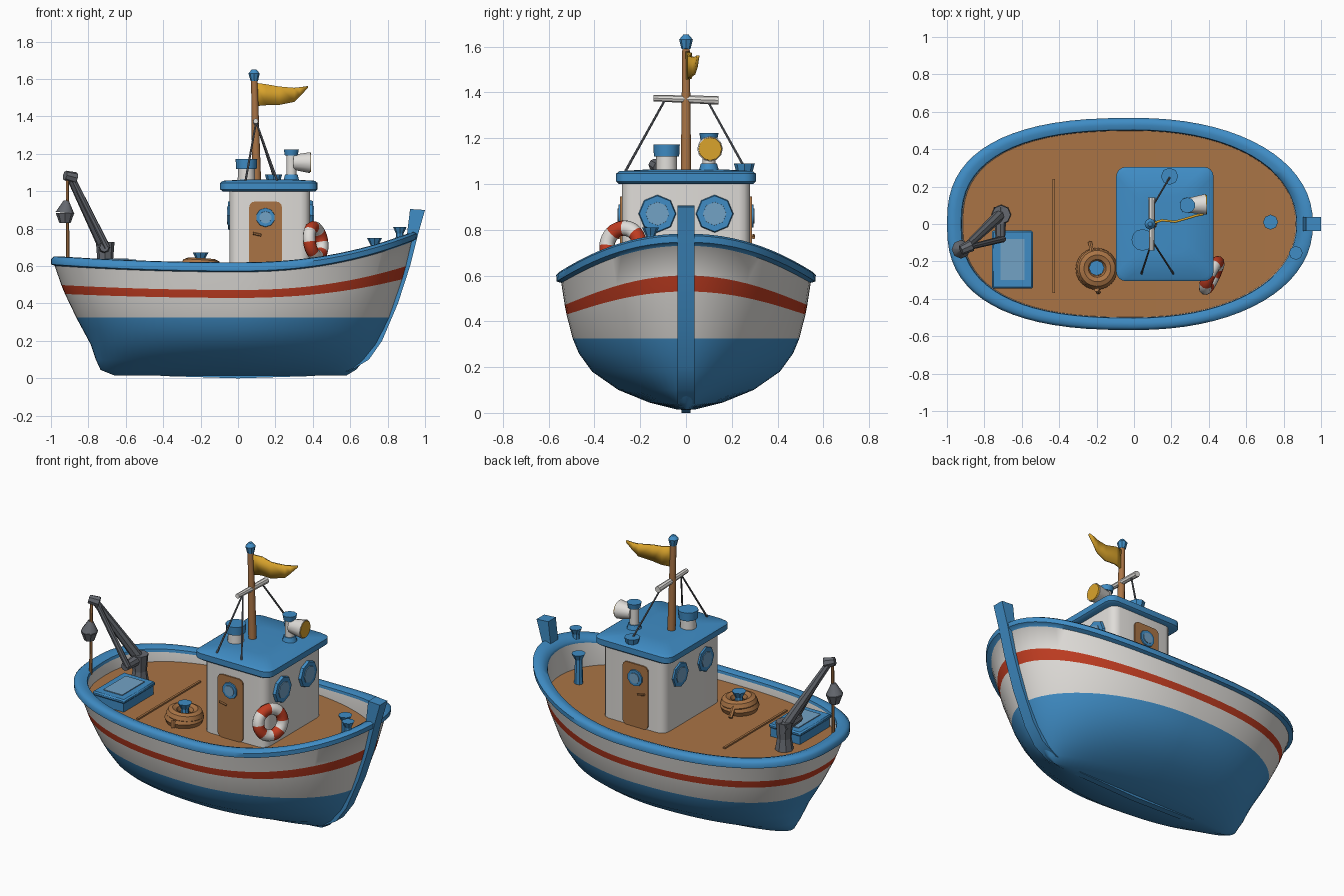
import bpy, bmesh, math
from mathutils import Vector, Matrix

if "Cube" in bpy.data.objects:
    bpy.data.objects.remove(bpy.data.objects["Cube"])

def material(name, r, g, b):
    m = bpy.data.materials.new(name)
    m.diffuse_color = (r, g, b, 1)
    m.use_nodes = True
    m.node_tree.nodes["Principled BSDF"].inputs["Base Color"].default_value = m.diffuse_color
    return m

BLUE = material("blue_paint", .05, .265, .56)
WHITE = material("white_paint", .74, .72, .69)
RED = material("red_paint", .52, .045, .015)
WOOD = material("brown_wood", .40, .175, .06)
YELLOW = material("yellow", .70, .37, .025)
GREY = material("dark_grey_metal", .13, .14, .16)
GLASS = material("light_blue_glass", .17, .36, .56)

def finish(name, bm, mats, angle=40):
    bmesh.ops.recalc_face_normals(bm, faces=bm.faces)
    me = bpy.data.meshes.new(name)
    bm.to_mesh(me)
    bm.free()
    ob = bpy.data.objects.new(name, me)
    bpy.context.collection.objects.link(ob)
    for m in mats:
        me.materials.append(m)
    bpy.ops.object.select_all(action='DESELECT')
    ob.select_set(True)
    bpy.context.view_layer.objects.active = ob
    bpy.ops.object.shade_smooth_by_angle(angle=math.radians(angle))
    return ob

def rod(name, p0, p1, r0, r1, mat, n=10):
    p0, p1 = Vector(p0), Vector(p1)
    d = p1 - p0
    bm = bmesh.new()
    rot = d.to_track_quat('Z', 'Y').to_matrix().to_4x4()
    bmesh.ops.create_cone(bm, cap_ends=True, segments=n, radius1=r0, radius2=r1, depth=d.length,
                          matrix=Matrix.Translation((p0 + p1) / 2) @ rot)
    return finish(name, bm, [mat])

def box(name, lo, hi, mat, bevel=0.0, axis=None, seg=3):
    lo, hi = Vector(lo), Vector(hi)
    bm = bmesh.new()
    bmesh.ops.create_cube(bm, size=1, matrix=Matrix.Translation((lo + hi) / 2) @ Matrix.Diagonal((*(hi - lo), 1)))
    if bevel:
        es = [e for e in bm.edges if axis is None
              or abs((e.verts[0].co - e.verts[1].co).normalized()[axis]) > .9]
        bmesh.ops.bevel(bm, geom=es, offset=bevel, segments=seg, profile=.5, affect='EDGES')
    return finish(name, bm, [mat])

def torus(name, centre, normal, R, r, mats, n=24, m=8, rule=lambda i: 0):
    rot = Vector(normal).to_track_quat('Z', 'Y').to_matrix().to_4x4()
    M = Matrix.Translation(centre) @ rot
    bm = bmesh.new()
    vs = []
    for i in range(n):
        a = math.tau * i / n
        for j in range(m):
            b = math.tau * j / m
            q = R + r * math.cos(b)
            vs.append(bm.verts.new(M @ Vector((q * math.cos(a), q * math.sin(a), r * math.sin(b)))))
    for i in range(n):
        for j in range(m):
            k, l = (i + 1) % n, (j + 1) % m
            f = bm.faces.new([vs[i*m+j], vs[k*m+j], vs[k*m+l], vs[i*m+l]])
            f.material_index = rule(i)
    return finish(name, bm, mats)

# Hull: lofted rings with bottom, stripe, rim, bulwark and deck
def sheer(x):
    return .19 * max(x, 0) ** 2.2 + .035 * min(x, 0) ** 2

N = 72
# z, sheer share, stern x, bow x, half width, bow roundness, colour of the band above
rows = [(.015, 0, -.66, .58, .04, 1.7, 0), (.045, 0, -.735, .63, .16, 1.7, 0),
        (.10, 0, -.76, .68, .295, 1.75, 0), (.18, 0, -.787, .74, .41, 1.8, 0),
        (.26, 0, -.83, .78, .468, 1.85, 0), (.325, 0, -.865, .81, .495, 1.9, 1),
        (.43, .7, -.925, .88, .522, 2, 2), (.472, .85, -.945, .90, .53, 2, 1),
        (.568, 1, -.98, .93, .545, 2.1, 0), (.574, 1, -1, .955, .565, 2.15, 0),
        (.602, 1, -1, .957, .567, 2.15, 0), (.617, 1, -.985, .94, .552, 2.15, 0),
        (.620, 1, -.955, .905, .528, 2.15, 0), (.611, 1, -.925, .872, .503, 2.15, 0),
        (.595, 1, -.92, .868, .50, 2.15, 1), (.555, .12, -.915, .865, .498, 2.15, 3)]

bm = bmesh.new()
rings = []
for z, k, xs, xb, w, nb, c in rows:
    ring = []
    for i in range(N):
        a = math.tau * i / N
        ca, sa = math.cos(a), math.sin(a)
        e = 2 / (nb if ca > 0 else nb + .4)
        x = (xb if ca > 0 else xs) * abs(ca) ** e
        y = math.copysign(w * abs(sa) ** e, sa) if abs(sa) > 1e-6 else 0
        ring.append(bm.verts.new((x, y, z + k * sheer(x))))
    rings.append(ring)
for r in range(len(rows) - 1):
    for i in range(N):
        j = (i + 1) % N
        bm.faces.new([rings[r][i], rings[r][j], rings[r+1][j], rings[r+1][i]]).material_index = rows[r][6]
for ring, c in ((rings[0], 0), (rings[-1], 3)):
    for i in range(N // 2):
        vs = list(dict.fromkeys([ring[i], ring[i+1], ring[(N-i-1) % N], ring[(N-i) % N]]))
        bm.faces.new(vs).material_index = c
finish("hull", bm, [BLUE, WHITE, RED, WOOD], 50)

# Stem post and keel, one extruded profile
prof = [(-.68, .045), (-.4, .012), (0, 0), (.4, .012), (.6, .04), (.70, .1), (.77, .2), (.855, .4),
        (.92, .6), (.96, .76), (1, .9), (.92, .905), (.90, .74), (.875, .6), (.80, .4), (.70, .2),
        (.61, .12), (.4, .06), (0, .05), (-.4, .05)]
bm = bmesh.new()
f = bm.faces.new([bm.verts.new((x, -.037, z)) for x, z in prof])
ex = bmesh.ops.extrude_face_region(bm, geom=[f])
bmesh.ops.translate(bm, verts=[v for v in ex["geom"] if isinstance(v, bmesh.types.BMVert)], vec=(0, .074, 0))
for v in bm.verts:  # the keel narrows towards the stern
    if v.co.x < .5:
        v.co.y *= .55
finish("stem_and_keel", bm, [BLUE], 30)

# Cabin and roof
D = .555
box("cabin", (-.045, -.28, D), (.385, .28, 1.03), WHITE, .05, 2)
bm = bmesh.new()
loops = []
for z, g in ((1.0, -.012), (1.01, 0), (1.045, 0), (1.056, -.015), (1.064, -.15)):
    hx, hy, rad, loop = .26 + g, .305 + g, .05, []
    for q, (sx, sy) in enumerate(((1, 1), (-1, 1), (-1, -1), (1, -1))):
        for s in range(5):
            a = (q + s / 4) * math.pi / 2
            loop.append(bm.verts.new((.165 + sx * (hx - rad) + rad * math.cos(a),
                                      sy * (hy - rad) + rad * math.sin(a), z)))
    loops.append(loop)
for lo, hi in zip(loops, loops[1:]):
    for i in range(20):
        bm.faces.new([lo[i], lo[(i+1) % 20], hi[(i+1) % 20], hi[i]])
bm.faces.new(loops[0])
bm.faces.new(loops[-1])
finish("cabin_roof", bm, [BLUE])

# Portholes fore and aft, doors on both sides
def porthole(name, c, d, r, n=8, t=.016):
    c, d = Vector(c), Vector(d)
    rod(name + "_frame", c - d * .01, c + d * t, r, r * .92, BLUE, n)
    rod(name + "_glass", c, c + d * (t + .004), r * .62, r * .6, GLASS, n)

for s, side in ((-1, "right"), (1, "left")):
    porthole("front_window_" + side, (.385, s * .125, .87), (1, 0, 0), .085)
    porthole("rear_window_" + side, (-.045, s * .125, .87), (-1, 0, 0), .08, 8, .009)
    ya, yb = sorted((s * .275, s * .288))
    box("door_" + side, (.06, ya, D), (.235, yb, .945), WOOD, .03, 1)
    porthole("door_window_" + side, (.147, s * .285, .86), (0, s, 0), .054, 10, .01)
    rod("door_handle_" + side, (.08, s * .295, .775), (.125, s * .295, .765), .007, .007, WOOD, 6)

# Mast with cap, crossbar, stays and flag
rod("mast", (.1, 0, 1.04), (.087, 0, 1.6), .024, .017, WOOD)
rod("mast_cap_lower", (.087, 0, 1.59), (.086, 0, 1.63), .02, .03, BLUE, 8)
rod("mast_cap_upper", (.086, 0, 1.63), (.086, 0, 1.652), .03, .012, BLUE, 8)
rod("crossbar", (.095, -.142, 1.375), (.095, .142, 1.365), .014, .019, WHITE, 8)
for i, (s, x) in enumerate(((-1, .21), (1, .2), (-1, .04))):
    rod(f"mast_stay_{i}", (.097, s * .09, 1.37), (x, s * .265, 1.055), .005, .006, GREY, 6)
bm = bmesh.new()
cols = [(.09, 0, 1.58, 1.455), (.15, .02, 1.572, 1.46), (.22, .012, 1.56, 1.462),
        (.30, .035, 1.553, 1.478), (.33, .045, 1.556, 1.508), (.372, .052, 1.562, 1.552)]
pts = [(bm.verts.new((x, y, t)), bm.verts.new((x, y, b))) for x, y, t, b in cols]
for p, q in zip(pts, pts[1:]):
    bm.faces.new([p[0], p[1], q[1], q[0]])
flag = finish("flag", bm, [YELLOW])
so = flag.modifiers.new("thickness", 'SOLIDIFY')
so.thickness, so.offset = .012, 0

# Roof fittings: funnel, search light, small vent
rod("funnel", (.045, -.085, 1.05), (.045, -.085, 1.125), .047, .045, WHITE, 12)
rod("funnel_cap", (.045, -.085, 1.12), (.045, -.085, 1.172), .055, .058, BLUE, 12)
rod("light_base", (.285, .1, 1.055), (.285, .1, 1.09), .045, .035, BLUE)
rod("light_post", (.285, .1, 1.08), (.285, .1, 1.2), .028, .028, WHITE)
rod("light_cap", (.285, .1, 1.19), (.285, .1, 1.222), .036, .042, BLUE)
rod("search_light", (.295, .1, 1.155), (.385, .105, 1.153), .04, .056, WHITE, 12)
rod("light_lens", (.38, .105, 1.153), (.39, .105, 1.153), .053, .05, YELLOW, 12)
rod("roof_vent", (.19, .255, 1.05), (.19, .255, 1.09), .035, .046, BLUE, 8)

# Lifebuoy leaning on the cabin corner
torus("lifebuoy", (.415, -.275, .73), (.88, -.42, .15), .078, .034, [RED, WHITE], 32, 10,
      lambda i: (i // 4) % 2)

# Bollards
def bollard(name, x, y, z0, z1, r):
    rod(name + "_post", (x, y, z0), (x, y, z1 - .03), r * .75, r * .6, BLUE, 8)
    rod(name + "_cap", (x, y, z1 - .035), (x, y, z1), r * .65, r * 1.15, BLUE, 8)

bollard("side_bollard", -.2, -.235, D, .672, .036)
bollard("bow_bollard", .73, .01, D, .75, .035)
bollard("rim_cleat", .865, -.155, .73, .81, .032)

# Coiled rope, deck batten
torus("rope_coil_lower", (-.2, -.24, D + .03), (0, 0, 1), .074, .038, [WOOD])
torus("rope_coil_upper", (-.198, -.238, D + .052), (.06, .03, 1), .072, .034, [WOOD])
rod("rope_end", (-.2, -.35, D + .05), (-.19, -.365, D + .01), .014, .012, WOOD, 6)
rod("rope_tail", (-.22, -.165, D + .07), (-.235, -.10, D + .01), .012, .012, WOOD, 6)
box("deck_batten", (-.437, -.37, D - .005), (-.423, .24, D + .01), WOOD)

# Hatch at the stern
box("hatch_base", (-.75, -.335, D - .01), (-.55, -.045, .615), BLUE)
box("hatch_frame", (-.76, -.345, .61), (-.54, -.035, .636), BLUE, .008, None, 1)
box("hatch_glass", (-.715, -.30, .63), (-.585, -.08, .641), GLASS)

# Crane with hook block
rod("crane_foot", (-.71, .05, D - .01), (-.71, .05, .64), .055, .04, GREY, 8)
rod("crane_post", (-.71, .05, .63), (-.71, .05, .73), .042, .05, GREY, 8)
rod("crane_axle", (-.715, .09, .70), (-.715, -.09, .70), .035, .025, GREY, 8)
tip = (-.9, -.125, 1.08)
rod("crane_arm", (-.715, .05, .70), tip, .032, .02, GREY, 8)
rod("crane_strut", (-.70, -.08, .70), (-.885, -.125, 1.07), .018, .015, GREY, 8)
rod("crane_head", (-.87, -.115, 1.07), (-.925, -.14, 1.085), .032, .026, GREY, 8)
rod("crane_rope", (-.912, -.135, 1.07), (-.91, -.145, .62), .009, .009, WOOD, 6)
rod("hook_block_upper", (-.925, -.135, .885), (-.918, -.135, .95), .05, .014, GREY, 8)
rod("hook_block_lower", (-.925, -.135, .83), (-.925, -.135, .885), .03, .05, GREY, 8)
